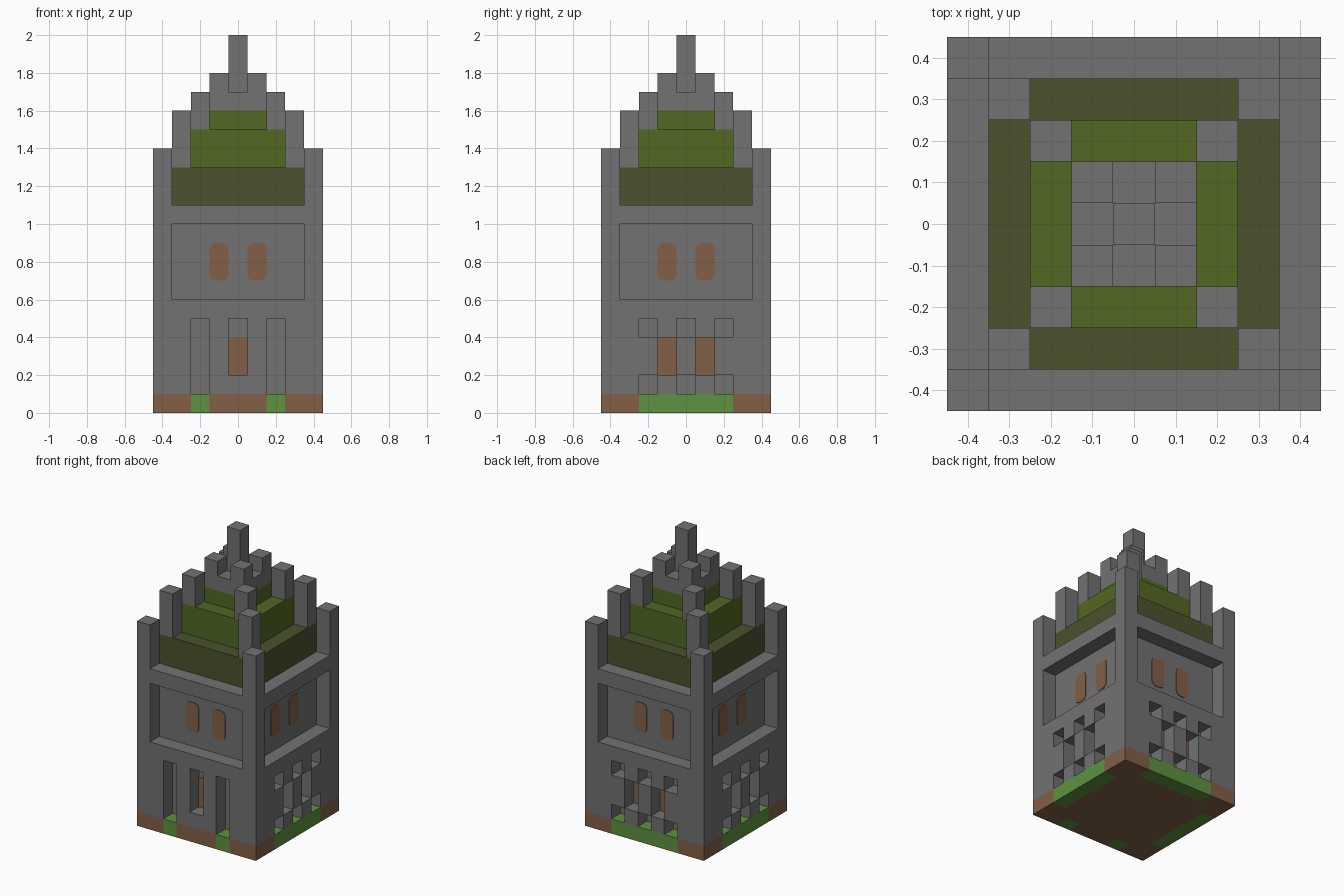
import bpy
import bmesh
from math import pi
from mathutils import Matrix, Vector

if "Cube" in bpy.data.objects:
    bpy.data.objects.remove(bpy.data.objects["Cube"])

U = 0.1  # block size


def material(name, rgb):
    m = bpy.data.materials.new(name)
    m.use_nodes = True
    m.diffuse_color = (*rgb, 1)
    m.node_tree.nodes["Principled BSDF"].inputs["Base Color"].default_value = (*rgb, 1)
    return m


STONE = material("grey stone", (0.168, 0.168, 0.168))
WOOD = material("brown wood", (0.223, 0.117, 0.061))
GRASS = material("grass green", (0.112, 0.287, 0.051))
MOSS = material("dark moss green", (0.069, 0.084, 0.025))
LEAF = material("leaf green", (0.084, 0.136, 0.017))


def finish(name, bm, *mats):
    bmesh.ops.recalc_face_normals(bm, faces=bm.faces[:])
    mesh = bpy.data.meshes.new(name)
    bm.to_mesh(mesh)
    bm.free()
    for m in mats:
        mesh.materials.append(m)
    ob = bpy.data.objects.new(name, mesh)
    bpy.context.collection.objects.link(ob)
    return ob


def extrude(bm, offset):
    ext = bmesh.ops.extrude_face_region(bm, geom=bm.faces[:], use_keep_orig=True)
    verts = [g for g in ext["geom"] if isinstance(g, bmesh.types.BMVert)]
    bmesh.ops.translate(bm, vec=offset, verts=verts)


def block(name, half, z0, z1, mat, x=0, y=0):
    bm = bmesh.new()
    place = Matrix.Translation((x, y, (z0 + z1) / 2)) @ Matrix.Diagonal((2 * half, 2 * half, z1 - z0, 1))
    bmesh.ops.create_cube(bm, size=1, matrix=place)
    return finish(name, bm, mat)


def wall(name, rows, turn):
    """One block thick wall; each '#' in the rows (top first) is solid."""
    bm = bmesh.new()
    for r, row in enumerate(reversed(rows)):
        for c, cell in enumerate(row):
            if cell == "#":
                x, z = (c - len(row) / 2) * U, (r + 1) * U
                corners = ((x, z), (x + U, z), (x + U, z + U), (x, z + U))
                bm.faces.new([bm.verts.new((a, -0.45, b)) for a, b in corners])
    bmesh.ops.remove_doubles(bm, verts=bm.verts[:], dist=0.001)
    extrude(bm, Vector((0, U, 0)))
    finish(name, bm, STONE).rotation_euler.z = turn


def panel(name, x, z0, z1, cut, turn):
    """Thin wooden plate on the inner wall, with optionally cut corners."""
    bm = bmesh.new()
    w, h, mid = U / 2, (z1 - z0) / 2, (z0 + z1) / 2
    if cut:
        quarter = [(w, h - cut), (w - cut * 0.3, h - cut * 0.3), (w - cut, h)]
    else:
        quarter = [(w, h)]
    outline = []
    for sx, sz in ((1, 1), (-1, 1), (-1, -1), (1, -1)):
        part = quarter if sx * sz > 0 else quarter[::-1]
        outline += [(sx * a, sz * b) for a, b in part]
    bm.faces.new([bm.verts.new((x + a, -0.35, mid + b)) for a, b in outline])
    extrude(bm, Vector((0, -0.004, 0)))
    finish(name, bm, WOOD).rotation_euler.z = turn


# Ground slab with grass blocks along its edges
bm = bmesh.new()
bmesh.ops.create_grid(bm, x_segments=9, y_segments=9, size=0.45)
extrude(bm, Vector((0, 0, U)))
for f in bm.faces:
    p = f.calc_center_median()
    ax, ay = abs(p.x), abs(p.y)
    side = ax > 0.35 and ay < 0.25
    back = p.y > 0.35 and ax < 0.25
    front = p.y < -0.35 and 0.15 < ax < 0.25
    f.material_index = int(side or back or front)
finish("ground_slab", bm, WOOD, GRASS)

# Inner tower and four outer walls with recessed openings
block("tower_core", 0.35, 0.1, 1.1, STONE)
upper = ["#######"] + ["......."] * 4 + ["#######"]
slots = ["#.#.#.#"] * 3 + ["#.###.#"]
lattice = ["#.#.#.#", "##.#.##", "##.#.##", "#.#.#.#"]
for i, side in enumerate(("front", "right", "back", "left")):
    turn = i * pi / 2
    wall(side + "_wall", upper + (lattice if i else slots), turn)
    for x in ((-U, U) if i else (0,)):
        panel(side + "_door", x, 0.2, 0.4, 0, turn)
    for x in (-U, U):
        panel(side + "_window", x, 0.7, 0.9, 0.03, turn)

# Stepped roof
block("lower_roof", 0.35, 1.1, 1.3, MOSS)
block("middle_roof", 0.25, 1.3, 1.5, LEAF)
block("upper_roof", 0.15, 1.5, 1.6, LEAF)
block("roof_cap", 0.15, 1.6, 1.7, STONE)
block("spire", 0.05, 1.7, 2.0, STONE)

# Corner posts on every step
for name, d, z0, z1 in (("tower_post", 0.4, 0.1, 1.4), ("lower_roof_post", 0.3, 1.3, 1.6),
                        ("middle_roof_post", 0.2, 1.5, 1.7), ("cap_post", 0.1, 1.7, 1.8)):
    for sx in (-1, 1):
        for sy in (-1, 1):
            block(name, U / 2, z0, z1, STONE, sx * d, sy * d)
